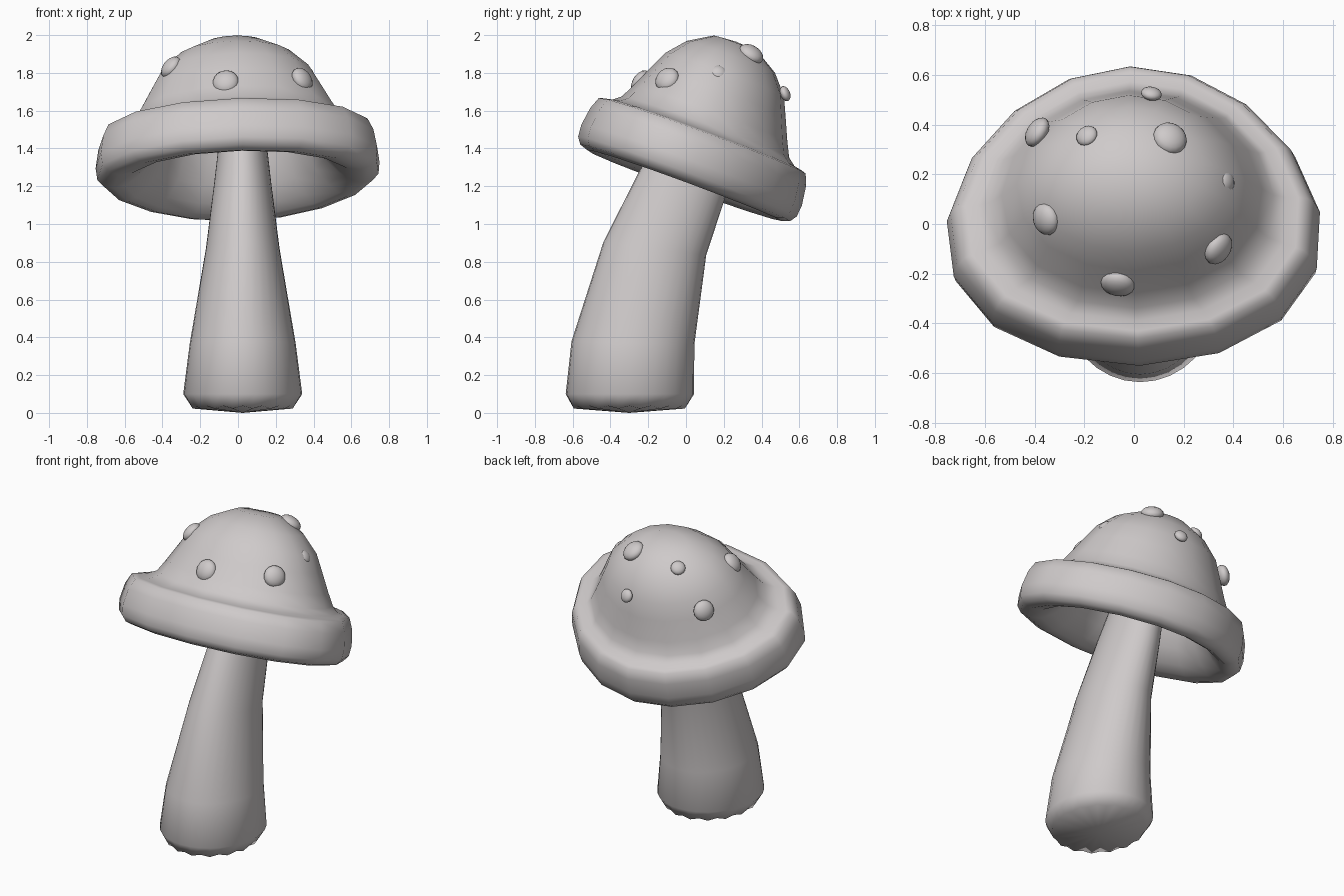
import bpy, bmesh, math
from mathutils import Matrix, Vector

if "Cube" in bpy.data.objects:
    bpy.data.objects.remove(bpy.data.objects["Cube"])

grey = bpy.data.materials.new("warm_grey")
grey.diffuse_color = (0.62, 0.59, 0.59, 1)
grey.use_nodes = True
grey.node_tree.nodes["Principled BSDF"].inputs["Base Color"].default_value = grey.diffuse_color


def finish(name, bm):
    bmesh.ops.recalc_face_normals(bm, faces=bm.faces[:])
    me = bpy.data.meshes.new(name)
    bm.to_mesh(me)
    bm.free()
    me.materials.append(grey)
    for p in me.polygons:
        p.use_smooth = True
    ob = bpy.data.objects.new(name, me)
    bpy.context.collection.objects.link(ob)
    return ob


def loft(bm, rings, start, end):
    """Bridge rings of points and close both ends with a fan to a point."""
    rows = [[bm.verts.new(p) for p in ring] for ring in rings]
    n = len(rows[0])
    for a, b in zip(rows, rows[1:]):
        for i in range(n):
            j = (i + 1) % n
            bm.faces.new((a[i], a[j], b[j], b[i]))
    for row, tip in ((rows[0], start), (rows[-1], end)):
        t = bm.verts.new(tip)
        for i in range(n):
            bm.faces.new((row[i], row[(i + 1) % n], t))


# Cap: egg-shaped lathe with a thick rim and deep hollow underside,
# tipped backwards and slightly to the left
cap_place = (Matrix.Translation((0, 0.04, 1.34)) @ Matrix.Rotation(math.radians(-1.8), 4, 'Y')
             @ Matrix.Rotation(math.radians(-20), 4, 'X'))
profile = [(0.15, 0.655), (0.30, 0.58), (0.405, 0.48), (0.46, 0.38), (0.525, 0.26),
           (0.57, 0.185), (0.62, 0.152), (0.67, 0.144), (0.705, 0.135), (0.735, 0.07),
           (0.752, -0.03), (0.745, -0.095), (0.715, -0.13), (0.66, -0.145), (0.60, -0.13),
           (0.54, -0.09), (0.46, -0.01), (0.405, 0.13), (0.34, 0.29), (0.2, 0.39)]
SIDES, PHASE = 16, math.radians(1.8)
rings = []
for r, h in profile:
    egg = 0.14 if r > 0.6 else 0.07
    ring = []
    for i in range(SIDES):
        a = PHASE + math.tau * i / SIDES
        x = r * math.cos(a) * (1 - egg * math.sin(a))
        ring.append(cap_place @ Vector((x, 0.827 * r * math.sin(a), h)))
    rings.append(ring)
bm = bmesh.new()
loft(bm, rings, cap_place @ Vector((0, 0, 0.665)), cap_place @ Vector((0, 0, 0.42)))
finish("cap", bm)

# Stem: tapered oval tube leaning back, with a crinkled foot
stem_rows = [  # y centre, z, x radius, y radius, slant of the ring
    (-0.30, 0.03, 0.27, 0.30, 0.0), (-0.297, 0.10, 0.315, 0.34, 0.0),
    (-0.281, 0.37, 0.28, 0.325, -0.03), (-0.165, 0.87, 0.195, 0.272, -0.13),
    (-0.02, 1.21, 0.152, 0.228, -0.30), (0.08, 1.44, 0.125, 0.19, -0.36),
    (0.16, 1.70, 0.11, 0.16, -0.36)]
N = 32
rings = []
for k, (yc, z, rx, ry, slant) in enumerate(stem_rows):
    ring = []
    for i in range(N):
        a = math.tau * i / N
        wave = 0.007 * (-1) ** i if k == 0 else 0
        y = ry * math.sin(a)
        ring.append((0.025 + rx * math.cos(a), yc + y, z + slant * y + wave))
    rings.append(ring)
bm = bmesh.new()
loft(bm, rings, (0.025, -0.30, 0.0), (0.025, 0.165, 1.72))
finish("stem", bm)

# Spots: flattened balls sitting on the dome
dome_centre = Vector((0, 0.12, 1.53))
spots = [(-0.065, -0.24, 1.75, 0.07), (-0.355, 0.02, 1.83, 0.066), (0.34, -0.10, 1.765, 0.068),
         (0.37, 0.17, 1.80, 0.045), (0.145, 0.345, 1.90, 0.07), (-0.19, 0.355, 1.88, 0.045),
         (0.07, 0.525, 1.69, 0.042), (-0.39, 0.37, 1.655, 0.065)]
for n, (x, y, z, r) in enumerate(spots, 1):
    p = Vector((x, y, z))
    turn = (p - dome_centre).to_track_quat('Z', 'Y').to_matrix().to_4x4()
    bm = bmesh.new()
    bmesh.ops.create_uvsphere(bm, u_segments=16, v_segments=10, radius=r,
                              matrix=Matrix.Translation(p) @ turn @ Matrix.Diagonal((1, 1, 0.6, 1)))
    finish(f"spot_{n}", bm)
